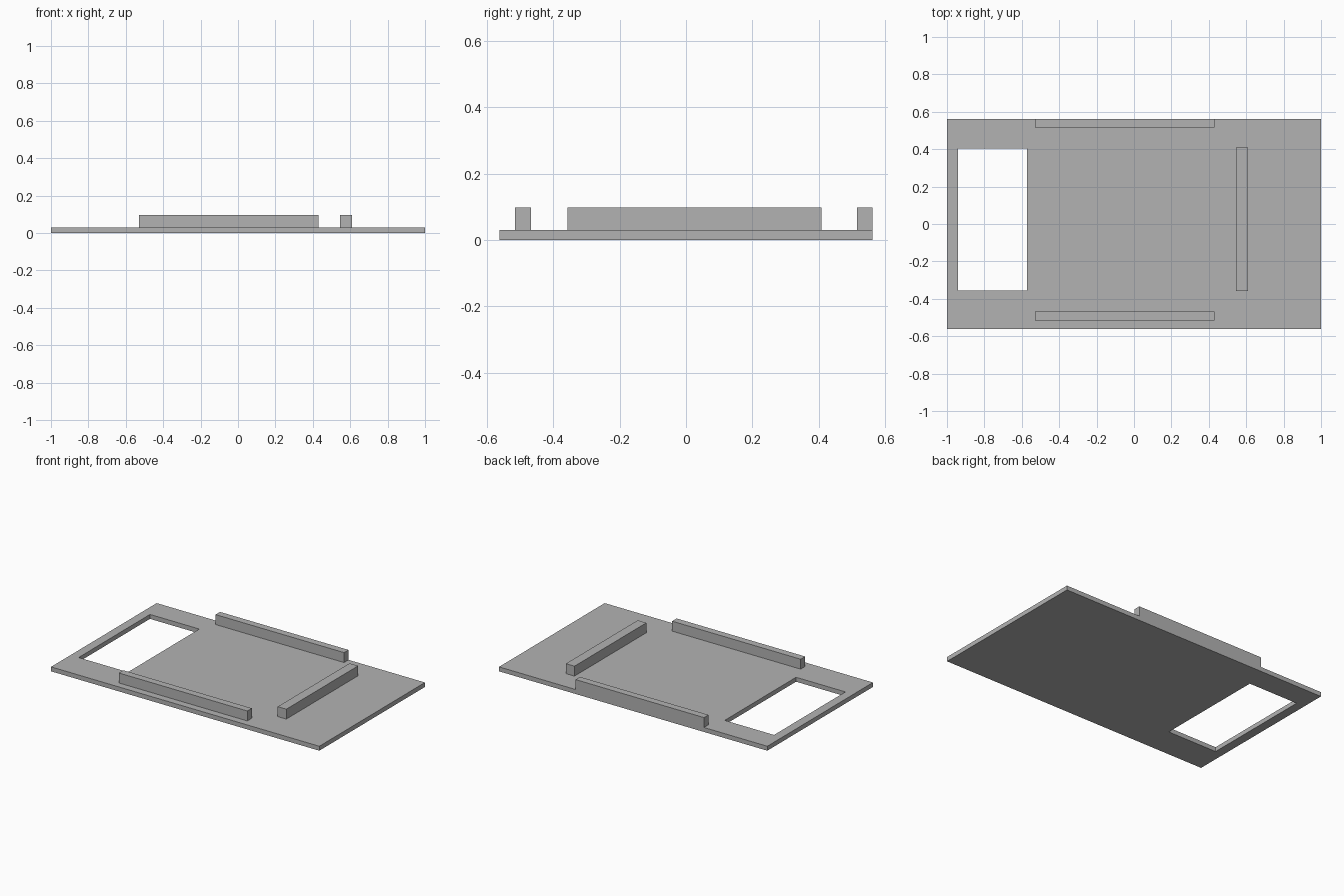
import bpy
import bmesh

default = bpy.data.objects.get("Cube")
if default:
    bpy.data.objects.remove(default, do_unlink=True)

grey = bpy.data.materials.new("mid grey")
grey.use_nodes = True
colour = (0.45, 0.45, 0.45, 1)
grey.diffuse_color = colour
grey.node_tree.nodes["Principled BSDF"].inputs["Base Color"].default_value = colour

HALF_DEPTH = 0.5625
PLATE_TOP = 0.03
RAIL_TOP = 0.097


def finish(name, bm):
    bmesh.ops.recalc_face_normals(bm, faces=bm.faces)
    mesh = bpy.data.meshes.new(name)
    bm.to_mesh(mesh)
    bm.free()
    mesh.materials.append(grey)
    obj = bpy.data.objects.new(name, mesh)
    bpy.context.collection.objects.link(obj)
    return obj


def rectangle(bm, x0, x1, y0, y1, z):
    corners = [(x0, y0), (x1, y0), (x1, y1), (x0, y1)]
    return [bm.verts.new((x, y, z)) for x, y in corners]


def extrude_up(bm, faces, height):
    result = bmesh.ops.extrude_face_region(bm, geom=faces, use_keep_orig=True)
    verts = [g for g in result["geom"] if isinstance(g, bmesh.types.BMVert)]
    bmesh.ops.translate(bm, verts=verts, vec=(0, 0, height))


# Base plate: a rectangular frame around the window, raised to its thickness
bm = bmesh.new()
outer = rectangle(bm, -1, 1, -HALF_DEPTH, HALF_DEPTH, 0)
window = rectangle(bm, -0.94, -0.572, -0.355, 0.405, 0)
frame = []
for i in range(4):
    j = (i + 1) % 4
    frame.append(bm.faces.new((outer[i], outer[j], window[j], window[i])))
extrude_up(bm, frame, PLATE_TOP)
finish("base_plate", bm)


# Raised rails standing on the plate
def rail(name, x0, x1, y0, y1):
    bm = bmesh.new()
    face = bm.faces.new(rectangle(bm, x0, x1, y0, y1, PLATE_TOP))
    extrude_up(bm, [face], RAIL_TOP - PLATE_TOP)
    return finish(name, bm)


rail("front_rail", -0.528, 0.43, -0.515, -0.467)
rail("back_rail", -0.528, 0.43, 0.515, HALF_DEPTH)
rail("left_cross_rail", 0.546, 0.61, -0.357, 0.408)
